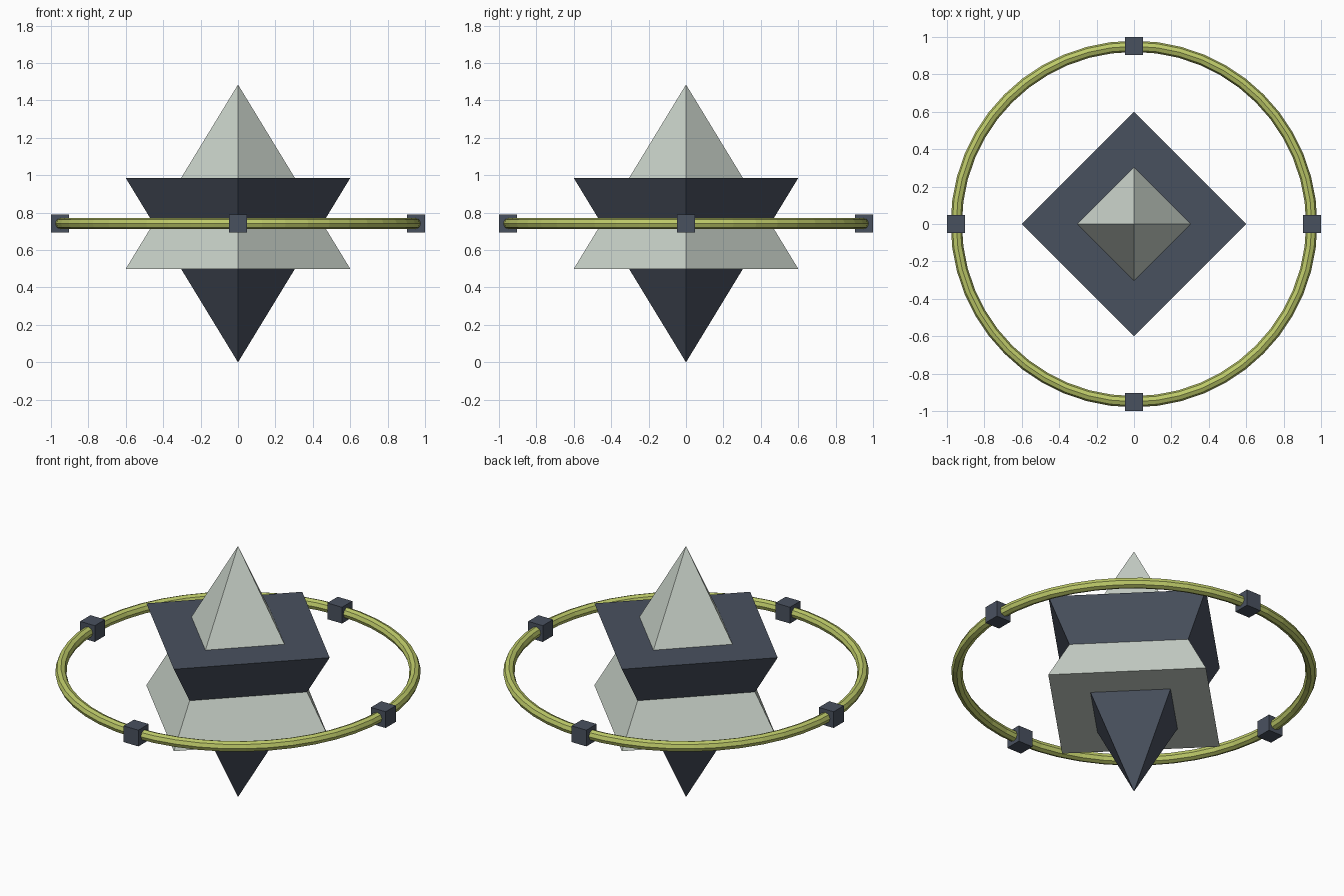
import bpy, math

if "Cube" in bpy.data.objects:
    bpy.data.objects.remove(bpy.data.objects["Cube"])

MID = 0.742      # height of the ring plane
TALL = 0.985     # height of each pyramid


def material(name, rgb):
    """Flat colour given as 0-255 sRGB, stored as linear."""
    m = bpy.data.materials.new(name)
    lin = [((c / 255 + 0.055) / 1.055) ** 2.4 for c in rgb]
    m.diffuse_color = (*lin, 1)
    m.use_nodes = True
    m.node_tree.nodes["Principled BSDF"].inputs["Base Color"].default_value = m.diffuse_color
    return m


def finish(name, mat):
    ob = bpy.context.object
    ob.name = name
    ob.data.materials.append(mat)
    return ob


pale = material("pale_grey_green", (202, 211, 202))
slate = material("dark_slate", (73, 81, 95))
lime = material("olive_lime", (188, 200, 104))


def pyramid(name, base_z, up, mat):
    # four-sided pyramid with corners on the axes
    bpy.ops.mesh.primitive_cone_add(
        vertices=4, radius1=0.6, radius2=0, depth=TALL,
        location=(0, 0, base_z + up * TALL / 2),
        rotation=(0 if up > 0 else math.pi, 0, 0))
    finish(name, mat)


# Interlocking pyramids
pyramid("upper_pyramid", 0.5, 1, pale)
pyramid("lower_pyramid", TALL, -1, slate)

# Orbiting ring
bpy.ops.mesh.primitive_torus_add(
    major_radius=0.95, minor_radius=0.03, major_segments=48,
    minor_segments=8, location=(0, 0, MID))
finish("ring", lime)

# Four cubes on the ring
for i, (x, y) in enumerate([(1, 0), (0, 1), (-1, 0), (0, -1)]):
    bpy.ops.mesh.primitive_cube_add(size=0.096, location=(x * 0.952, y * 0.952, MID))
    finish(f"ring_cube_{i + 1}", slate)
